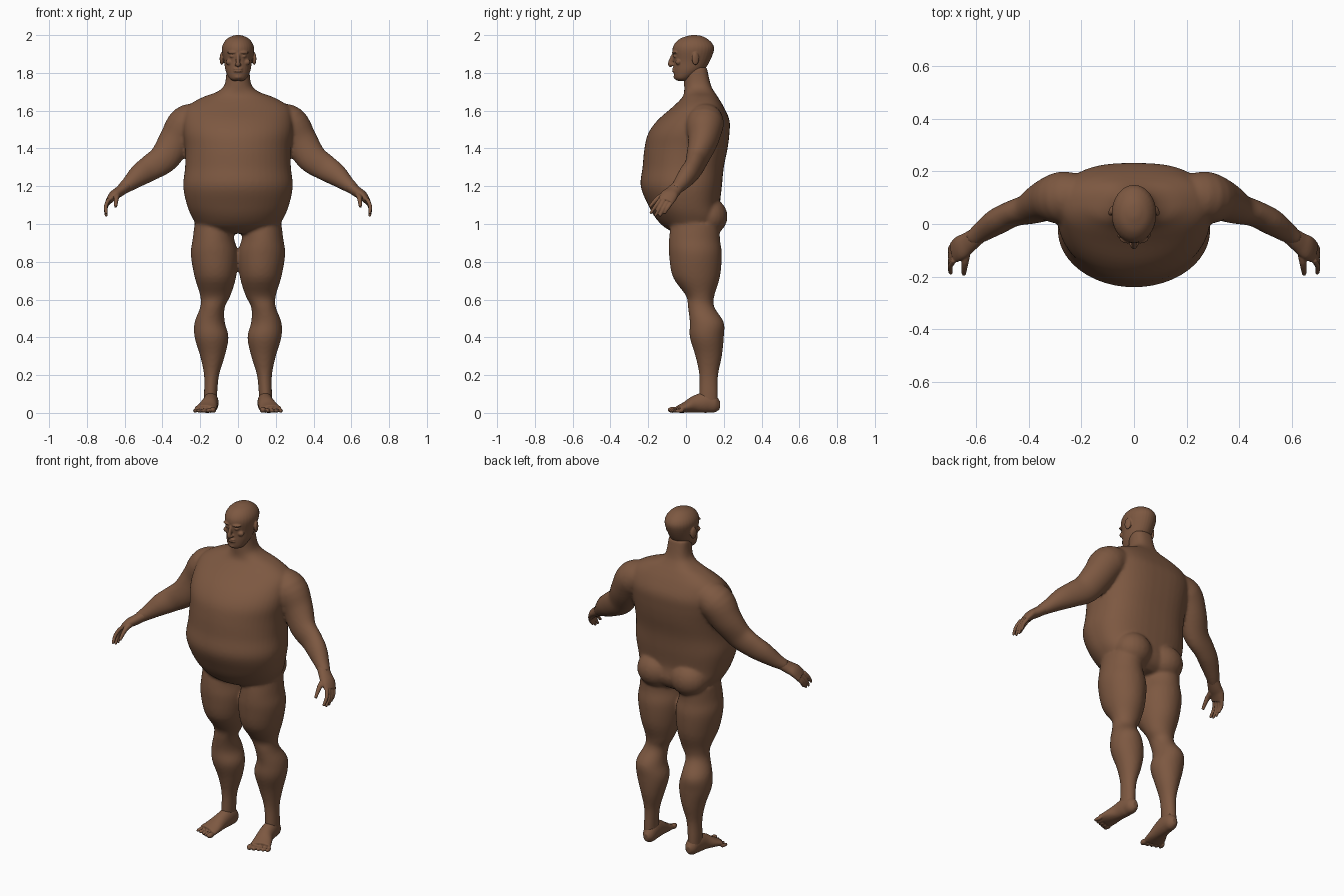
import bpy, bmesh, math
from mathutils import Vector, Matrix

cube = bpy.data.objects.get("Cube")
if cube:
    bpy.data.objects.remove(cube)

SKIN = (.205, .098, .053, 1)
skin = bpy.data.materials.new("brown skin")
skin.use_nodes = True
skin.diffuse_color = SKIN
shader = skin.node_tree.nodes["Principled BSDF"]
shader.inputs["Base Color"].default_value = SKIN
shader.inputs["Roughness"].default_value = .7

SIDEWAYS, BACKWARD = Vector((1, 0, 0)), Vector((0, 1, 0))


def spline(rows, steps=4):
    """Catmull-Rom interpolation through rows of numbers."""
    rows = [Vector(row) for row in rows]
    padded = [rows[0], *rows, rows[-1]]
    smooth_rows = []
    for before, start, end, after in zip(padded, padded[1:], padded[2:], padded[3:]):
        leave, arrive = (end - before) / 2, (after - start) / 2
        for step in range(steps):
            t = step / steps
            ease = t * t * (3 - 2 * t)
            smooth_rows.append(start.lerp(end, ease) + leave * t * (1 - t) ** 2
                               - arrive * t * t * (1 - t))
    return smooth_rows + [rows[-1]]


def loft(bm, rows, ref=SIDEWAYS, level=False, flat_back=1, sides=32):
    """Skin elliptical rings given as center x, y, z and two radii."""
    rows = spline(rows)
    centers = [Vector(row[:3]) for row in rows]
    rings = []
    for i, (row, center) in enumerate(zip(rows, centers)):
        u, v = SIDEWAYS, BACKWARD
        if not level:
            ahead = centers[min(i + 1, len(centers) - 1)]
            tangent = (ahead - centers[max(i - 1, 0)]).normalized()
            u = (ref - tangent * ref.dot(tangent)).normalized()
            v = tangent.cross(u)
        ring = []
        for k in range(sides):
            angle = math.tau * k / sides
            across, along = math.cos(angle), math.sin(angle)
            if along > 0:
                along = along ** flat_back
                across = math.copysign(abs(across) ** flat_back, across)
            ring.append(bm.verts.new(center + u * across * row[3] + v * along * row[4]))
        rings.append(ring)
    for lower, upper in zip(rings, rings[1:]):
        for k in range(sides):
            bm.faces.new((lower[k - 1], lower[k], upper[k], upper[k - 1]))
    bm.faces.new(rings[0])
    bm.faces.new(rings[-1])


def column(bm, outline, **options):
    """Stack level rings given as height, inner x, outer x, front y, back y."""
    rows = [((inner + outer) / 2, (front + back) / 2, z, (outer - inner) / 2, (back - front) / 2)
            for z, inner, outer, front, back in outline]
    loft(bm, rows, level=True, **options)


def centered_column(bm, outline, **options):
    """Stack symmetric level rings given as height, half width, front y, back y."""
    column(bm, [(z, -half, half, front, back) for z, half, front, back in outline], **options)


def ball(bm, center, radii, turn=0):
    matrix = (Matrix.Translation(center) @ Matrix.Rotation(turn, 4, 'Z')
              @ Matrix.Diagonal((*radii, 1)))
    bmesh.ops.create_uvsphere(bm, u_segments=20, v_segments=12, radius=1, matrix=matrix)


def mirror(bm):
    copied = bmesh.ops.duplicate(bm, geom=bm.verts[:] + bm.edges[:] + bm.faces[:])["geom"]
    verts = [item for item in copied if isinstance(item, bmesh.types.BMVert)]
    bmesh.ops.scale(bm, vec=(-1, 1, 1), verts=verts)


def finish(name, bm, voxel, smoothing, flip=False):
    """Fuse the overlapping volumes into one soft surface."""
    if flip:
        bmesh.ops.scale(bm, vec=(-1, 1, 1), verts=bm.verts)
    for vert in bm.verts:
        vert.co.z = max(vert.co.z, 0)
    bmesh.ops.recalc_face_normals(bm, faces=bm.faces)
    mesh = bpy.data.meshes.new(name)
    bm.to_mesh(mesh)
    bm.free()
    mesh.materials.append(skin)
    part = bpy.data.objects.new(name, mesh)
    bpy.context.collection.objects.link(part)
    fuse = part.modifiers.new("fuse", 'REMESH')
    fuse.mode = 'VOXEL'
    fuse.voxel_size = voxel
    fuse.use_smooth_shade = True
    soften = part.modifiers.new("soften", 'SMOOTH')
    soften.factor = .5
    soften.iterations = smoothing


# Body: one leg, arm and buttock, mirrored, then the torso and neck
bm = bmesh.new()
column(bm, [(1, .03, .23, -.08, .18), (.92, .02, .24, -.09, .18), (.84, 0, .25, -.09, .19),
            (.72, .01, .23, -.07, .18), (.62, .04, .2, 0, .15), (.56, .07, .2, .01, .15),
            (.48, .07, .23, .02, .2), (.4, .05, .23, .02, .2), (.3, .07, .2, .05, .19),
            (.2, .1, .18, .07, .17), (.1, .11, .18, .07, .17), (.04, .11, .18, .07, .17)])
loft(bm, [(.19, .11, 1.56, .08, .08), (.27, .1, 1.53, .1, .1), (.33, .09, 1.44, .08, .09),
          (.39, .06, 1.35, .06, .08), (.46, .04, 1.3, .05, .07), (.52, .01, 1.26, .05, .06),
          (.58, -.03, 1.21, .04, .04), (.62, -.06, 1.18, .03, .03)], ref=BACKWARD)
ball(bm, (.11, .12, 1.04), (.11, .1, .1))
mirror(bm)
centered_column(bm, [(.95, .1, -.05, .13), (.98, .2, -.11, .17), (1.03, .24, -.16, .19),
                     (1.1, .27, -.2, .18), (1.2, .29, -.24, .19), (1.3, .28, -.23, .2),
                     (1.4, .28, -.22, .22), (1.48, .29, -.2, .23), (1.55, .29, -.15, .23),
                     (1.62, .27, -.07, .2), (1.67, .19, -.02, .17), (1.7, .11, -.01, .15),
                     (1.74, .07, -.01, .13), (1.83, .06, -.01, .11)], flat_back=.75, sides=48)
finish("body", bm, .009, 6)

# Head with ears, brows, eyes, cheeks, nose, lips and chin
bm = bmesh.new()
for side in (-1, 1):
    ball(bm, (side * .086, .05, 1.875), (.01, .02, .034), side * .3)
    ball(bm, (side * .032, -.06, 1.908), (.026, .014, .007), side * .3)
    ball(bm, (side * .03, -.056, 1.888), (.014, .012, .008))
    ball(bm, (side * .045, -.04, 1.857), (.02, .016, .016))
    ball(bm, (side * .01, -.075, 1.844), (.008, .012, .007))
centered_column(bm, [(1.757, .02, -.04, .01), (1.77, .045, -.06, .03), (1.81, .065, -.066, .09),
                     (1.86, .074, -.066, .125), (1.92, .085, -.072, .148), (1.955, .078, -.06, .14),
                     (1.982, .056, -.03, .11), (1.996, .028, .01, .08), (2, .008, .03, .05)])
loft(bm, [(0, -.064, 1.9, .01, .01), (0, -.077, 1.87, .01, .012), (0, -.084, 1.845, .012, .012),
          (0, -.074, 1.836, .008, .008)], sides=12)
for lip_height in (1.821, 1.809):
    ball(bm, (0, -.064, lip_height), (.024, .01, .006))
ball(bm, (0, -.046, 1.779), (.026, .02, .015))
finish("head", bm, .004, 2)

for side_name, flip in (("left", False), ("right", True)):
    # Hand: palm, four slightly bent fingers, thumb
    bm = bmesh.new()
    loft(bm, [(.59, -.04, 1.2, .034, .03), (.63, -.07, 1.17, .04, .028),
              (.66, -.09, 1.15, .046, .025), (.685, -.107, 1.12, .042, .017)], ref=BACKWARD)
    for i in range(4):
        reach = .015 * math.sin(math.pi * i / 3)
        knuckle = Vector((.685, .02 * i - .137, 1.13 - .005 * i))
        tip = Vector((.698, .024 * i - .185, 1.06 - reach))
        joint = knuckle.lerp(tip, .5) + SIDEWAYS * .008
        loft(bm, [(*knuckle, .011, .011), (*joint, .01, .01), (*tip, .008, .008)],
             ref=BACKWARD, sides=12)
        ball(bm, tip, (.008, .008, .008))
    loft(bm, [(.635, -.09, 1.16, .017, .017), (.643, -.145, 1.14, .014, .014),
              (.648, -.193, 1.09, .008, .008)], sides=12)
    finish(side_name + "_hand", bm, .004, 2, flip)

    # Foot: heel to ball, then five toes fanned outward
    bm = bmesh.new()
    loft(bm, [(.14, .18, .04, .015, .02), (.14, .155, .043, .034, .043), (.143, .11, .055, .04, .055),
              (.15, .05, .046, .043, .046), (.163, 0, .03, .054, .03), (.174, -.04, .02, .06, .02)])
    for toe in range(5):
        size = .013 - .0006 * toe if toe else .016
        ball(bm, (.131 + .024 * toe, .009 * toe - .072, size), (size, .026, size), .15)
    finish(side_name + "_foot", bm, .005, 2, flip)
